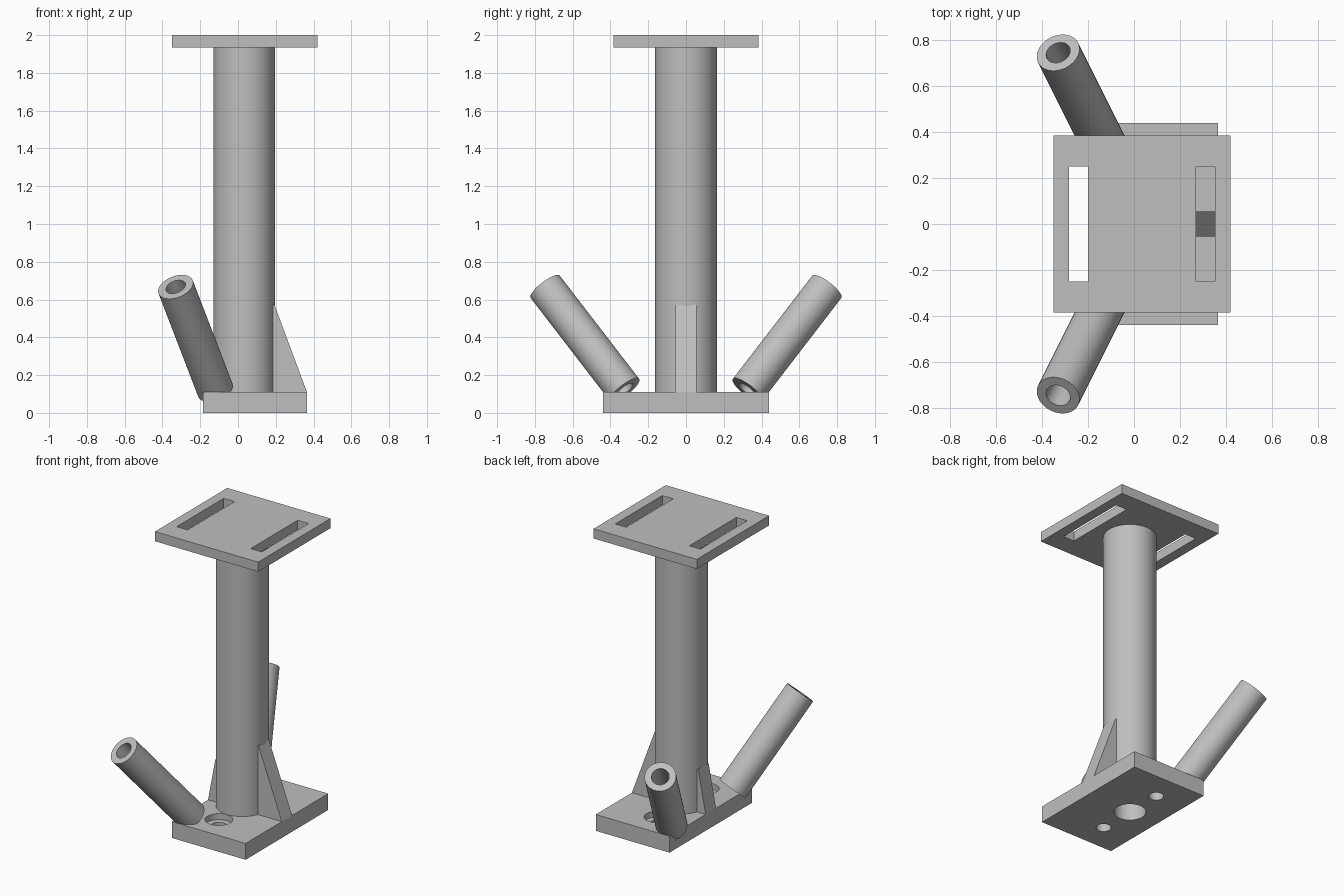
import bpy, bmesh, math
from mathutils import Vector

cube = bpy.data.objects.get("Cube")
if cube:
    bpy.data.objects.remove(cube, do_unlink=True)

grey = bpy.data.materials.new("plain grey")
grey.use_nodes = True
colour = (0.52, 0.52, 0.52, 1)
grey.diffuse_color = colour
grey.node_tree.nodes["Principled BSDF"].inputs["Base Color"].default_value = colour

AXIS_X = 0.033      # column axis
PLATE_TOP = 0.11
DECK_BOTTOM = 1.935


def make(name, bm):
    bmesh.ops.recalc_face_normals(bm, faces=bm.faces)
    mesh = bpy.data.meshes.new(name)
    bm.to_mesh(mesh)
    bm.free()
    mesh.materials.append(grey)
    obj = bpy.data.objects.new(name, mesh)
    bpy.context.collection.objects.link(obj)
    return obj


def activate(obj):
    bpy.ops.object.select_all(action='DESELECT')
    obj.select_set(True)
    bpy.context.view_layer.objects.active = obj


def smooth(obj):
    activate(obj)
    bpy.ops.object.shade_smooth_by_angle(angle=math.radians(30))


def box(name, low, high):
    low, high = Vector(low), Vector(high)
    bm = bmesh.new()
    bmesh.ops.create_cube(bm, size=1)
    for v in bm.verts:
        v.co = (low + high) / 2 + v.co * (high - low)
    return make(name, bm)


def lathe(name, profile, base, direction=(0, 0, 1), sides=64):
    """Revolve a closed (radius, height) profile about an axis."""
    turn = Vector(direction).to_track_quat('Z', 'Y')
    bm = bmesh.new()
    rings = []
    for i in range(sides):
        a = math.tau * i / sides
        rings.append([bm.verts.new(Vector(base) + turn @ Vector(
            (r * math.cos(a), r * math.sin(a), h))) for r, h in profile])
    n = len(profile)
    for i in range(sides):
        p, q = rings[i], rings[(i + 1) % sides]
        for j in range(n):
            k = (j + 1) % n
            bm.faces.new((p[j], q[j], q[k], p[k]))
    return make(name, bm)


def tube(name, outer, inner, length, base, direction=(0, 0, 1)):
    obj = lathe(name, [(inner, 0), (outer, 0), (outer, length), (inner, length)],
                base, direction)
    smooth(obj)
    return obj


def drill(name, radius, x, y, low, high):
    bm = bmesh.new()
    bmesh.ops.create_cone(bm, cap_ends=True, segments=48, radius1=radius,
                          radius2=radius, depth=high - low)
    bmesh.ops.translate(bm, verts=bm.verts, vec=(x, y, (low + high) / 2))
    return make(name, bm)


def cut(obj, cutters):
    for c in cutters:
        mod = obj.modifiers.new("cut", 'BOOLEAN')
        mod.operation = 'DIFFERENCE'
        mod.solver = 'EXACT'
        mod.object = c
        activate(obj)
        bpy.ops.object.modifier_apply(modifier=mod.name)
        bpy.data.objects.remove(c, do_unlink=True)


def rib(name, outline, half_width):
    bm = bmesh.new()
    face = bm.faces.new([bm.verts.new((x, -half_width, z)) for x, z in outline])
    moved = bmesh.ops.extrude_face_region(bm, geom=[face])["geom"]
    bmesh.ops.translate(bm, vec=(0, 2 * half_width, 0),
                        verts=[g for g in moved if isinstance(g, bmesh.types.BMVert)])
    return make(name, bm)


# Base plate with a central bore and two counterbored bolt holes
base = box("base_plate", (-0.185, -0.44, 0), (0.365, 0.44, PLATE_TOP))
cutters = [drill("bore", 0.098, AXIS_X, 0, -0.1, 0.2)]
for y in (-0.25, 0.25):
    cutters.append(drill("bolt_hole", 0.046, AXIS_X, y, -0.1, 0.2))
    cutters.append(drill("counterbore", 0.085, AXIS_X, y, 0.07, 0.2))
cut(base, cutters)
smooth(base)

# Hollow column
tube("column", 0.163, 0.098, DECK_BOTTOM - PLATE_TOP, (AXIS_X, 0, PLATE_TOP))

# Top plate with two strap slots
deck = box("top_plate", (-0.35, -0.385, DECK_BOTTOM), (0.42, 0.385, 2))
cut(deck, [box("slot", (x, -0.25, 1.8), (x + 0.082, 0.25, 2.1))
           for x in (-0.282, 0.27)])

# Triangular ribs bracing the column
rib("large_rib", [(0.165, PLATE_TOP), (0.365, PLATE_TOP), (0.192, 0.575),
                  (0.165, 0.575)], 0.055)
rib("small_rib", [(-0.1, PLATE_TOP), (-0.185, PLATE_TOP), (-0.13, 0.4),
                  (-0.1, 0.4)], 0.055)

# Splayed open tubes on both sides
for name, side in (("front_tube", -1), ("back_tube", 1)):
    lean = Vector((-0.5, side, 1.3)).normalized()
    top = Vector((-0.33, side * 0.745, 0.667))
    tube(name, 0.097, 0.0545, 0.72, top - lean * 0.72, lean)
